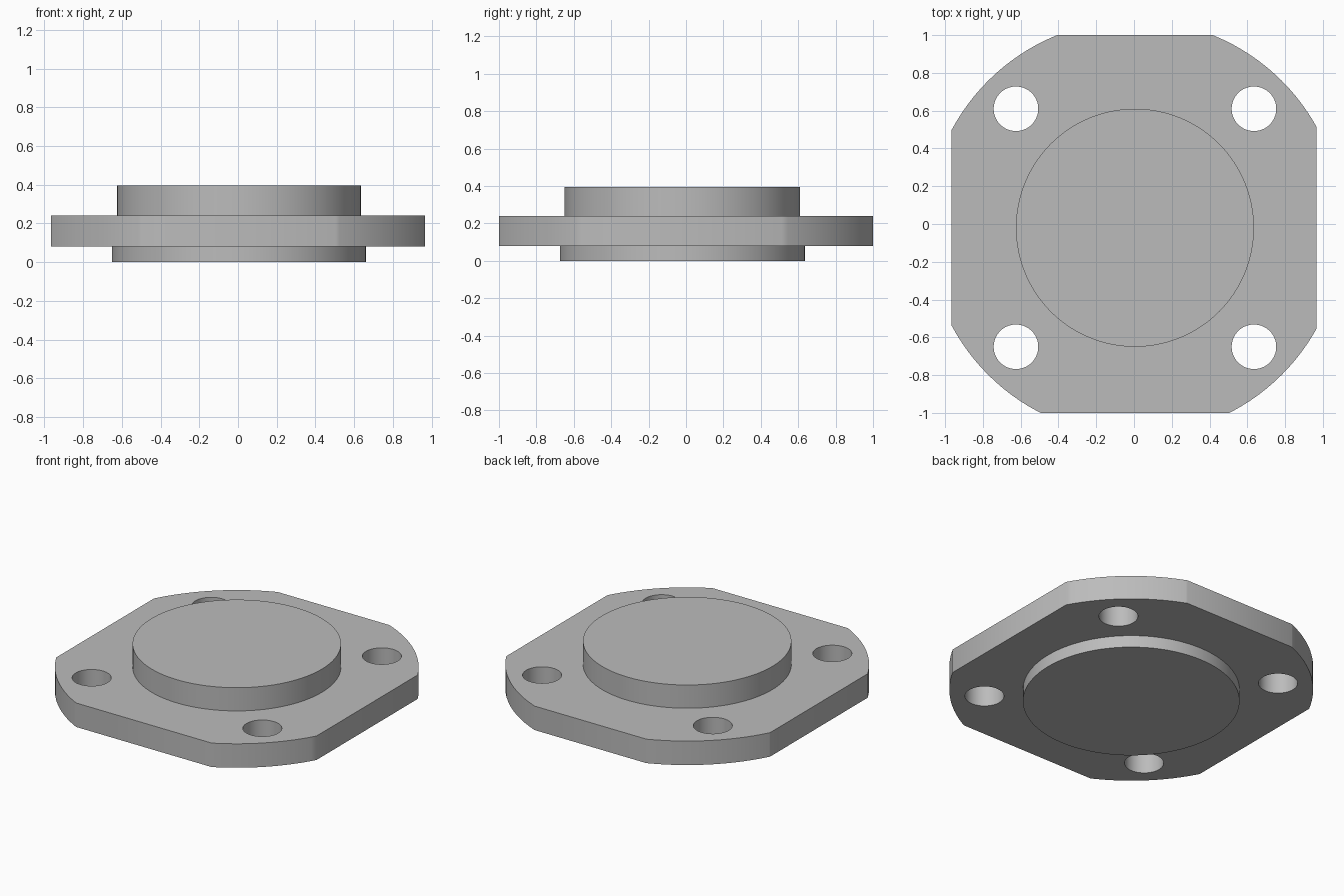
import bpy
import bmesh
from math import radians

CX, CY = 0.005, -0.02      # shared axis of the discs, flange arc and bolt holes

cube = bpy.data.objects.get("Cube")
if cube:
    bpy.data.objects.remove(cube, do_unlink=True)

grey = bpy.data.materials.new("plain grey")
grey.use_nodes = True
colour = (0.5, 0.5, 0.5, 1)
grey.diffuse_color = colour
grey.node_tree.nodes["Principled BSDF"].inputs["Base Color"].default_value = colour


def cylinder(name, radius, bottom, top, x=CX, y=CY, sides=128):
    bpy.ops.mesh.primitive_cylinder_add(
        vertices=sides, radius=radius, depth=top - bottom,
        location=(x, y, (bottom + top) / 2))
    obj = bpy.context.object
    obj.name = name
    bpy.ops.object.transform_apply(location=True)
    obj.data.materials.append(grey)
    return obj


def smooth(obj):
    bpy.ops.object.select_all(action="DESELECT")
    obj.select_set(True)
    bpy.context.view_layer.objects.active = obj
    bpy.ops.object.shade_smooth_by_angle(angle=radians(30))


# Flange: a round plate trimmed by four flats
flange = cylinder("flange", 1.10, 0.08, 0.24)
bm = bmesh.new()
bm.from_mesh(flange.data)
flats = [((0.967, 0, 0), (1, 0, 0)), ((-0.967, 0, 0), (-1, 0, 0)),
         ((0, 1, 0), (0, 1, 0)), ((0, -1, 0), (0, -1, 0))]
for point, normal in flats:
    cut = bmesh.ops.bisect_plane(
        bm, geom=bm.verts[:] + bm.edges[:] + bm.faces[:],
        plane_co=point, plane_no=normal, clear_outer=True)
    rim = [e for e in cut["geom_cut"] if isinstance(e, bmesh.types.BMEdge)]
    bmesh.ops.holes_fill(bm, edges=[e for e in bm.edges if e.is_boundary] or rim)
bmesh.ops.recalc_face_normals(bm, faces=bm.faces[:])
bm.to_mesh(flange.data)
bm.free()

# Four bolt holes
for sx in (-1, 1):
    for sy in (-1, 1):
        cutter = cylinder("hole_cutter", 0.118, 0, 0.4,
                          CX + sx * 0.63, CY + sy * 0.63, 64)
        bpy.ops.object.select_all(action="DESELECT")
        bpy.context.view_layer.objects.active = flange
        hole = flange.modifiers.new("bolt hole", "BOOLEAN")
        hole.operation = "DIFFERENCE"
        hole.solver = "EXACT"
        hole.object = cutter
        bpy.ops.object.modifier_apply(modifier=hole.name)
        bpy.data.objects.remove(cutter, do_unlink=True)
smooth(flange)

# Raised boss above and locating disc below, both seated in the flange
smooth(cylinder("upper_boss", 0.63, 0.20, 0.395))
smooth(cylinder("lower_disc", 0.655, 0, 0.12))
